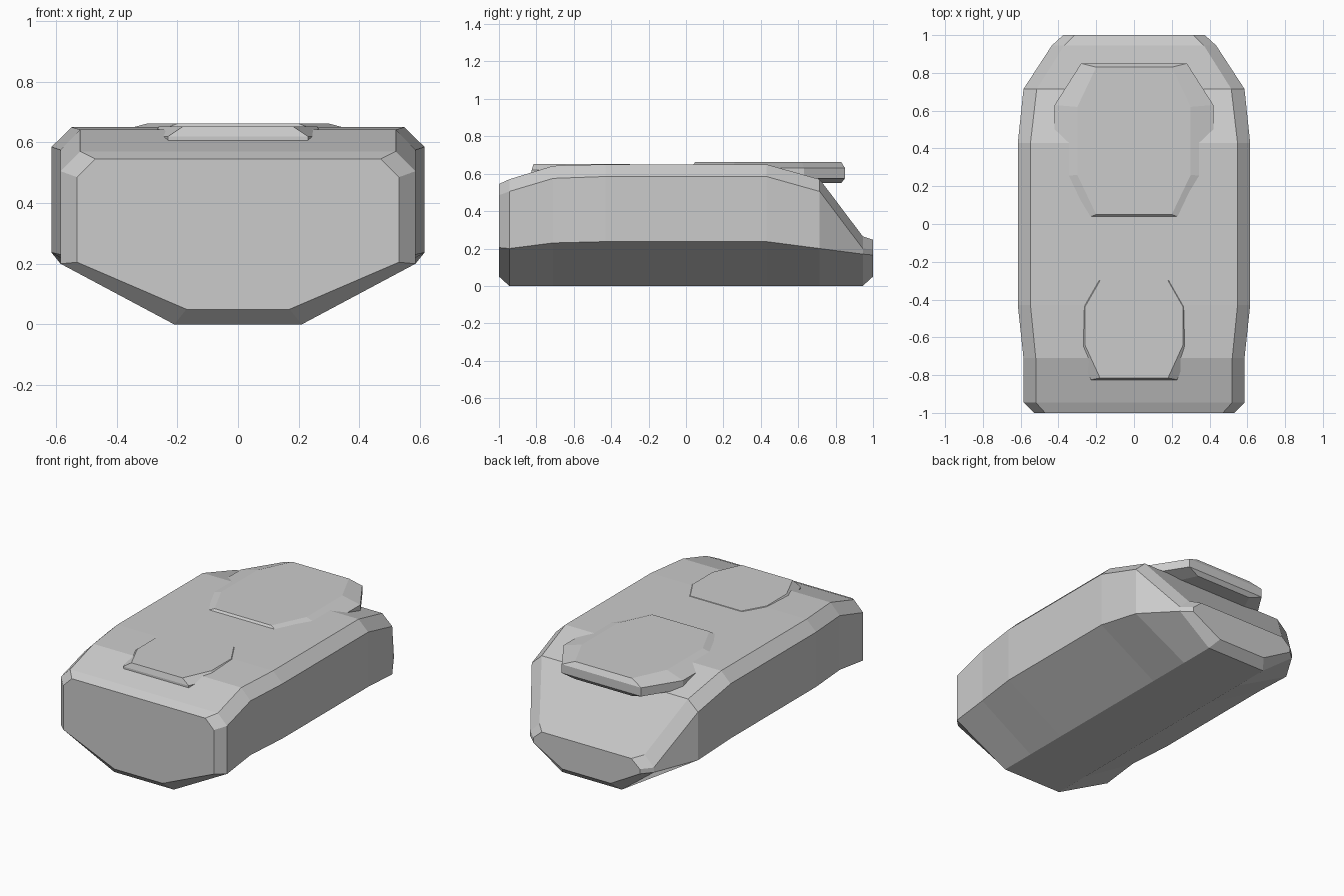
import bpy

if "Cube" in bpy.data.objects:
    bpy.data.objects.remove(bpy.data.objects["Cube"])


def loft(name, rings):
    """Skin a list of closed rings with equal point counts and cap both ends."""
    n = len(rings[0])
    verts = [p for ring in rings for p in ring]
    faces = [tuple(range(n))[::-1], tuple(range(len(verts) - n, len(verts)))]
    for k in range(len(rings) - 1):
        a, b = k * n, (k + 1) * n
        for i in range(n):
            j = (i + 1) % n
            faces.append((a + i, a + j, b + j, b + i))
    mesh = bpy.data.meshes.new(name)
    mesh.from_pydata(verts, [], faces)
    mesh.update()
    ob = bpy.data.objects.new(name, mesh)
    bpy.context.collection.objects.link(ob)
    # consistent outward normals
    import bmesh
    bm = bmesh.new()
    bm.from_mesh(mesh)
    bmesh.ops.recalc_face_normals(bm, faces=bm.faces)
    bm.to_mesh(mesh)
    bm.free()
    return ob


def hull_ring(y, keel, z_keel, side, z_chine, z_side, top, z_top):
    half = [(keel, z_keel), (side, z_chine), (side, z_side), (top, z_top)]
    return [(x, y, z) for x, z in half] + [(-x, y, z) for x, z in reversed(half)]


# hull: y, keel half-width, keel z, side half-width, chine z, shoulder z, deck half-width, deck z
stations = [
    (-1.0, 0.17, 0.05, 0.53, 0.205, 0.485, 0.47, 0.545),
    (-0.945, 0.21, 0.0, 0.585, 0.20, 0.505, 0.52, 0.57),
    (-0.71, 0.21, 0.0, 0.585, 0.23, 0.575, 0.52, 0.642),
    (-0.43, 0.21, 0.0, 0.615, 0.237, 0.585, 0.548, 0.65),
    (0.43, 0.21, 0.0, 0.615, 0.237, 0.585, 0.548, 0.65),
    (0.715, 0.21, 0.0, 0.585, 0.20, 0.505, 0.515, 0.57),
    (0.945, 0.21, 0.0, 0.435, 0.17, 0.20, 0.37, 0.265),
    (1.0, 0.17, 0.05, 0.375, 0.165, 0.195, 0.315, 0.247),
]
loft("hull", [hull_ring(*s) for s in stations])


def plate_ring(half, z):
    return [(x, y, z) for x, y in half] + [(-x, y, z) for x, y in reversed(half)]


# rear overhanging hatch plate: chamfered octagon sunk into the deck
inner = [(0.20, 0.05), (0.30, 0.26), (0.30, 0.62), (0.20, 0.83)]
outer = [(0.28, 0.02), (0.42, 0.25), (0.42, 0.63), (0.28, 0.85)]
loft("rear_hatch", [plate_ring(inner, 0.55), plate_ring(outer, 0.575),
                    plate_ring(outer, 0.63), plate_ring(inner, 0.662)])

# front hatch plate, mostly sunk into the deck
inner = [(0.18, -0.815), (0.26, -0.64), (0.26, -0.44), (0.18, -0.30)]
outer = [(0.23, -0.825), (0.29, -0.66), (0.29, -0.42), (0.23, -0.28)]
loft("front_hatch", [plate_ring(inner, 0.59), plate_ring(outer, 0.605),
                     plate_ring(outer, 0.62), plate_ring(inner, 0.653)])
